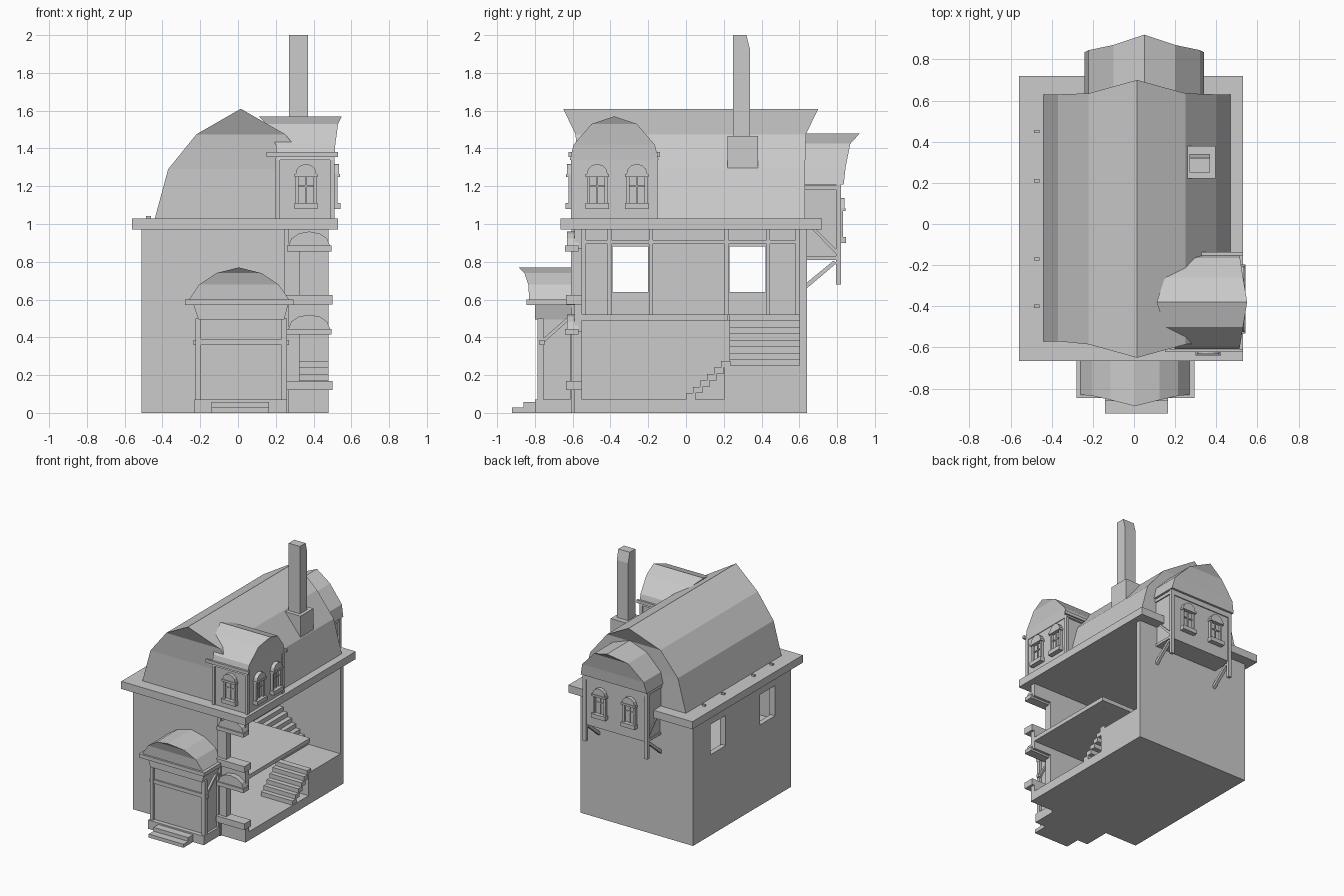
import bpy, bmesh, math
from mathutils import Matrix

if "Cube" in bpy.data.objects:
    bpy.data.objects.remove(bpy.data.objects["Cube"])


def make(name, verts, faces, mat=None):
    bm = bmesh.new()
    vs = [bm.verts.new(v) for v in verts]
    for f in faces:
        bm.faces.new([vs[i] for i in f])
    bmesh.ops.recalc_face_normals(bm, faces=bm.faces)
    me = bpy.data.meshes.new(name)
    bm.to_mesh(me)
    bm.free()
    ob = bpy.data.objects.new(name, me)
    bpy.context.collection.objects.link(ob)
    if mat:
        ob.matrix_world = mat
    return ob


def prism(name, pts, a0, a1, axis, mat=None):
    """Extrude a 2D outline: axis x -> (y,z), y -> (x,z), z -> (x,y)."""
    place = {'x': lambda p, a: (a, p[0], p[1]),
             'y': lambda p, a: (p[0], a, p[1]),
             'z': lambda p, a: (p[0], p[1], a)}[axis]
    n = len(pts)
    verts = [place(p, a) for a in (a0, a1) for p in pts]
    faces = [range(n), range(n, 2 * n)]
    faces += [(i, (i + 1) % n, n + (i + 1) % n, n + i) for i in range(n)]
    return make(name, verts, faces, mat)


def box(name, x0, x1, y0, y1, z0, z1, mat=None):
    return prism(name, [(x0, y0), (x1, y0), (x1, y1), (x0, y1)], z0, z1, 'z', mat)


def roof(name, c, half, axis):
    """Faceted roof; half = eave-to-ridge (half width, z, start, end)."""
    left = [(c - w, z, a, b) for w, z, a, b in half]
    right = [(c + w, z, a, b) for w, z, a, b in half[-2::-1]]
    prof = left + right
    n = len(prof)
    pt = (lambda u, v, z: (u, v, z)) if axis == 'y' else (lambda u, v, z: (v, u, z))
    verts = [pt(u, a, z) for u, z, a, b in prof] + [pt(u, b, z) for u, z, a, b in prof]
    faces = [(i, (i + 1) % n, n + (i + 1) % n, n + i) for i in range(n)]
    for o in (0, n):
        k = len(half)
        faces += [(o + i, o + i + 1, o + n - 2 - i, o + n - 1 - i) for i in range(k - 2)]
        faces.append((o + k - 2, o + k - 1, o + k))
    return make(name, verts, faces)


def arch(name, cx, z, r, h, y0, y1, mat=None, n=6):
    pts = [(cx + r * math.cos(math.pi * i / n), z + h * math.sin(math.pi * i / n)) for i in range(n + 1)]
    return prism(name, pts, y0, y1, 'y', mat)


def window(name, x, y, z, turn):
    """Arched sash window, front facing -y before turning."""
    m = Matrix.Translation((x, y, z)) @ Matrix.Rotation(turn, 4, 'Z')
    box(name + "_sill", -.062, .062, -.038, .01, 0, .032, m)
    box(name + "_pane", -.045, .045, -.006, .01, .032, .18, m)
    for s in (-1, 1):
        box(name + "_jamb", s * .047 - .008, s * .047 + .008, -.022, .01, .032, .175, m)
    box(name + "_mullion", -.004, .004, -.014, .01, .032, .175, m)
    box(name + "_rail", -.045, .045, -.014, .01, .115, .123, m)
    box(name + "_lintel", -.062, .062, -.035, .01, .17, .186, m)
    arch(name + "_hood", 0, .186, .055, .052, -.03, .01, m)


# main shell, open on the right side
box("ground_floor", -.51, .48, -.59, .64, 0, .07)
box("back_wall", -.51, .48, .60, .64, .07, .97)
box("left_wall_lower", -.51, -.47, -.59, .60, .07, .64)
box("left_wall_upper", -.51, -.47, -.59, .60, .88, .97)
for a, b in ((-.59, -.39), (-.20, .23), (.42, .60)):
    box("left_wall_pier", -.51, -.47, a, b, .64, .88)
box("front_wall", -.51, .31, -.59, -.55, .07, .97)
for a, b in ((.07, .17), (.43, .62), (.87, .97)):
    box("front_wall_band", .31, .48, -.59, -.55, a, b)
box("eave_slab", -.56, .53, -.665, .72, .97, 1.03)

# interior timber framing on the left wall
for y in (-.54, -.405, -.185, .215, .435, .59):
    box("wall_post", -.47, -.455, y - .01, y + .01, .52, .97)
box("wall_beam", -.47, -.457, -.55, .60, .895, .915)

# middle floor and stairs
box("middle_floor", -.47, .48, -.55, .22, .488, .52)
box("middle_floor_back", -.47, -.08, .22, .60, .488, .52)
box("stair_landing", .20, .48, .20, .60, .07, .25)
for i in range(6):
    y, z = i * .037, .07 + i * .034
    box("lower_step", .20, .478, y, y + .05, z, z + .034)
for i in range(8):
    x, z = .20 - i * .037, .25 + i * .034
    box("upper_step", x - .05, x, .23, .60, z, z + .034)

# front half windows at the open corner
for z0, z1 in ((.12, .43), (.575, .87)):
    box("front_window_sill", .25, .50, -.635, -.55, z0, z0 + .05)
    for a, b in ((.27, .31), (.31, .325)):
        box("front_window_jamb", a, b, -.61, -.55, z0 + .05, z1)
    box("front_window_lintel", .26, .495, -.64, -.57, z1 - .015, z1 + .015)
    arch("front_window_hood", .377, z1 + .015, .11, .075, -.63, -.57)
box("front_corner_trim", .245, .27, -.605, -.58, 0, .97)

# main roof
roof("main_roof", .015, [(.455, 1.03, -.57, .63), (.385, 1.29, -.57, .63),
                         (.235, 1.475, -.585, .635), (0, 1.61, -.65, .70)], 'y')
for y in (-.40, -.17, .21, .45):
    box("eave_vent", -.487, -.46, y - .008, y + .008, 1.03, 1.043)

# chimney
box("chimney_base", .26, .395, .22, .38, 1.25, 1.465)
prism("chimney_stack", [(.25, 1.46), (.34, 1.46), (.34, 1.92), (.32, 2.0), (.25, 2.0)], .27, .37, 'x')

# side dormer
box("side_dormer_wall", .20, .505, -.60, -.16, 1.03, 1.36)
for x, y in ((.21, -.60), (.50, -.60), (.50, -.165)):
    box("side_dormer_post", x - .012, x + .012, y - .01, y + .014, 1.03, 1.35)
roof("side_dormer_roof", -.38, [(.235, 1.34, .20, .51), (.215, 1.42, .20, .515),
                                (.12, 1.53, .15, .53), (0, 1.57, .11, .55)], 'x')
for y in (-.615, -.145):
    box("side_dormer_gutter", .15, .53, y - .008, y + .008, 1.355, 1.38)
window("side_dormer_front_window", .36, -.60, 1.08, 0)
for y in (-.47, -.26):
    window("side_dormer_side_window", .505, y, 1.08, math.pi / 2)

# back bay with braces
box("back_bay_wall", -.22, .32, .60, .81, .81, 1.22)
roof("back_bay_roof", .05, [(.29, 1.21, .5, .835), (.27, 1.30, .5, .845),
                            (.15, 1.425, .5, .87), (0, 1.48, .5, .92)], 'y')
for s in (-1, 1):
    x = .05 + s * .27
    box("back_bay_post", x - .014, x + .014, .795, .82, .68, 1.21)
    box("back_bay_rail", x - .009, x + .009, .63, .80, 1.18, 1.205)
    box("back_bay_sill", x - .009, x + .009, .63, .80, .81, .83)
    prism("back_bay_brace", [(.64, .66), (.64, .69), (.78, .805), (.80, .795)], x - .012, x + .012, 'x')
    prism("back_bay_diagonal", [(.67, .97), (.69, .97), (.80, .86), (.80, .835)], x - .008, x + .008, 'x')
    window("back_bay_window", .05 + s * .13, .81, .90, math.pi)
box("back_bay_beam", -.23, .33, .80, .818, 1.17, 1.21)

# front porch
box("porch_base", -.23, .26, -.80, -.59, 0, .07)
box("porch_step_low", -.14, .165, -.92, -.80, 0, .028)
box("porch_step_high", -.14, .165, -.86, -.80, .028, .058)
box("porch_body", -.205, .24, -.765, -.59, .07, .50)
for x in (-.21, .245):
    s = 1 if x > 0 else -1
    for y in (-.77, -.60):
        box("porch_post", x - .014, x + .014, y - .015, y + .015, .07, .50)
    prism("porch_brace", [(-.755, .37), (-.755, .395), (-.635, .50), (-.61, .50)], x - .01, x + .01, 'x')
    box("porch_bracket", x + s * .014 - .012, x + s * .014 + .012, -.775, -.75, .36, .385)
box("porch_rail", -.20, .235, -.778, -.76, .36, .39)
prism("porch_entablature", [(-.21, .495), (.245, .495), (.265, .57), (-.235, .57)], -.80, -.59, 'y')
box("porch_cornice", -.28, .295, -.845, -.59, .57, .60)
roof("porch_roof", .005, [(.265, .60, -.83, -.59), (.21, .68, -.835, -.59),
                          (.12, .74, -.855, -.59), (0, .77, -.885, -.59)], 'y')
